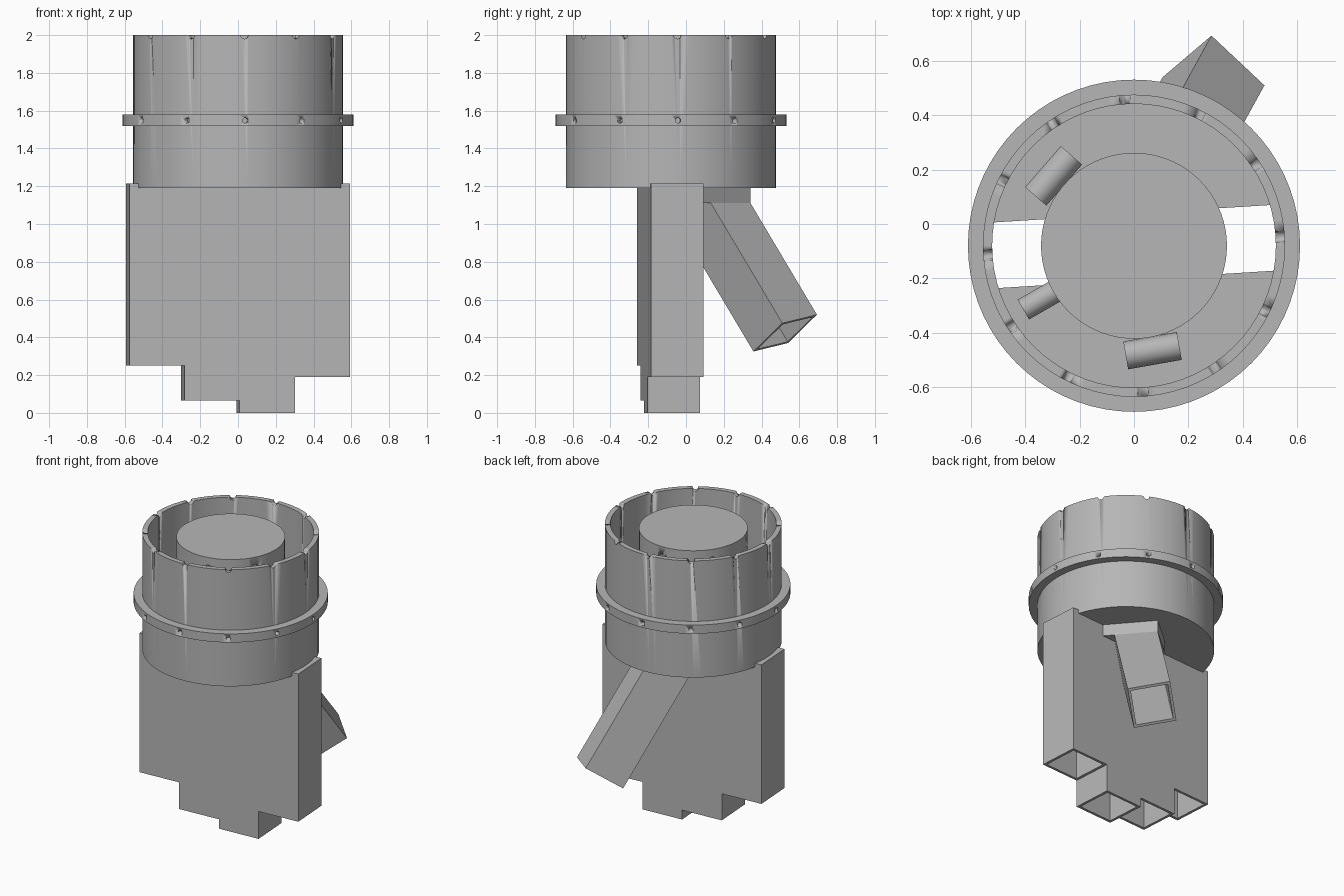
import bpy, bmesh, math
from mathutils import Vector, Matrix

cube = bpy.data.objects.get("Cube")
if cube:
    bpy.data.objects.remove(cube, do_unlink=True)

grey = bpy.data.materials.new("plain grey")
grey.use_nodes = True
grey.diffuse_color = (0.47, 0.47, 0.47, 1)
grey.node_tree.nodes["Principled BSDF"].inputs["Base Color"].default_value = (0.47, 0.47, 0.47, 1)

AXIS = Vector((0, -0.08, 0))      # drum centre line
TURN = math.radians(3.6)          # twist of the duct row
OFFSETS = [TURN + math.radians(30 * i) for i in range(12)]


def finish(name, bm, smooth=False):
    bmesh.ops.recalc_face_normals(bm, faces=bm.faces)
    mesh = bpy.data.meshes.new(name)
    bm.to_mesh(mesh)
    bm.free()
    obj = bpy.data.objects.new(name, mesh)
    bpy.context.collection.objects.link(obj)
    mesh.materials.append(grey)
    if smooth:
        select(obj)
        bpy.ops.object.shade_smooth_by_angle(angle=math.radians(30))
    return obj


def select(obj):
    bpy.ops.object.select_all(action='DESELECT')
    obj.select_set(True)
    bpy.context.view_layer.objects.active = obj


def cut(obj, cutter):
    mod = obj.modifiers.new("cut", 'BOOLEAN')
    mod.operation, mod.solver, mod.object = 'DIFFERENCE', 'EXACT', cutter
    select(obj)
    bpy.ops.object.modifier_apply(modifier="cut")
    bpy.data.objects.remove(cutter, do_unlink=True)


def ring(name, inner, outer, z0, z1, segments=72):
    """Hollow cylinder around the drum axis."""
    bm = bmesh.new()
    profile = [(inner, z0), (outer, z0), (outer, z1), (inner, z1)]
    loops = []
    for i in range(segments):
        a = 2 * math.pi * i / segments
        loops.append([bm.verts.new(AXIS + Vector((r * math.cos(a), r * math.sin(a), z))) for r, z in profile])
    for i in range(segments):
        a, b = loops[i], loops[(i + 1) % segments]
        for j in range(4):
            k = (j + 1) % 4
            bm.faces.new((a[j], b[j], b[k], a[k]))
    return finish(name, bm, True)


def disc(name, radius, z0, z1):
    bm = bmesh.new()
    bmesh.ops.create_cone(bm, cap_ends=True, segments=72, radius1=radius, radius2=radius, depth=z1 - z0,
                          matrix=Matrix.Translation(AXIS + Vector((0, 0, (z0 + z1) / 2))))
    return finish(name, bm, True)


def pins(name, radius, r0, r1, z, angles, tangential=False):
    """Horizontal cylinders arranged around the drum axis."""
    bm = bmesh.new()
    for a in angles:
        mid = AXIS + Vector((math.cos(a), math.sin(a), 0)) * (r0 + r1) / 2
        spin = a + (math.pi / 2 if tangential else 0)
        length = 0.2 if tangential else r1 - r0
        bmesh.ops.create_cone(bm, cap_ends=True, segments=16, radius1=radius, radius2=radius, depth=length,
                              matrix=Matrix.Translation(mid + Vector((0, 0, z)))
                              @ Matrix.Rotation(spin, 4, 'Z') @ Matrix.Rotation(math.pi / 2, 4, 'Y'))
    return finish(name, bm, True)


ROW = Matrix.Translation((0, -0.083, 0)) @ Matrix.Rotation(TURN, 4, 'Z')


def box(name, x0, x1, depth, z0, z1):
    bm = bmesh.new()
    bmesh.ops.create_cube(bm, size=1)
    bmesh.ops.scale(bm, verts=bm.verts, vec=(x1 - x0, depth, z1 - z0))
    bmesh.ops.translate(bm, verts=bm.verts, vec=((x0 + x1) / 2, 0, (z0 + z1) / 2))
    bm.transform(ROW)
    return finish(name, bm)


def prism(name, low, high, hole=0.0, clip=False):
    """Four-sided prism, open along its length when hole is above zero."""
    bm = bmesh.new()

    def loop(points, scale):
        mid = sum(points, Vector()) / 4
        return [bm.verts.new(mid + (p - mid) * scale) for p in points]

    a, b = loop(low, 1), loop(high, 1)
    sides = [(a, b)]
    if hole:
        c, d = loop(low, hole), loop(high, hole)
        sides += [(c, d), (a, c), (b, d)]
    else:
        bm.faces.new(a)
        bm.faces.new(b)
    for s, t in sides:
        for i in range(4):
            j = (i + 1) % 4
            bm.faces.new((s[i], s[j], t[j], t[i]))
    if clip:  # trim against the back of the duct row
        bmesh.ops.bisect_plane(bm, geom=bm.verts[:] + bm.edges[:] + bm.faces[:], clear_inner=True,
                               plane_co=ROW @ Vector((0, 0.135, 0)), plane_no=ROW.to_3x3() @ Vector((0, 1, 0)))
    return finish(name, bm)


# Drum wall with notched rim
drum = ring("drum_wall", 0.522, 0.556, 1.19, 2.0)
cut(drum, pins("rim_notch_cutter", 0.02, 0.48, 0.6, 2.0, OFFSETS))

# Bolted flange
flange = ring("drum_flange", 0.55, 0.611, 1.52, 1.58)
cut(flange, pins("bolt_hole_cutter", 0.014, 0.57, 0.65, 1.548, OFFSETS))

# Drum floor, open above the ducts
floor = disc("drum_floor", 0.54, 1.19, 1.215)
cut(floor, box("floor_slot_cutter", -0.6, 0.6, 0.242, 1.1, 1.3))

# Central core with side holes
core = disc("drum_core", 0.342, 1.19, 1.97)
cut(core, pins("core_hole_cutter", 0.028, 0.28, 0.4, 1.89, [math.radians(a) for a in (30, 90, 145, 207, 281, 331)]))

# Rounded deflectors on the floor
pins("wide_deflectors", 0.052, 0.34, 0.444, 1.25, [math.radians(a) for a in (139, 280)], True)
pins("narrow_deflector", 0.042, 0.32, 0.47, 1.25, [math.radians(210)])

# Row of four square ducts with stepped ends
WIDTH = 0.2925
for i, bottom in enumerate((0.25, 0.065, 0.0, 0.19)):
    x0, x1 = (i - 2) * WIDTH, (i - 1) * WIDTH
    corners = [(x0, -0.139), (x1, -0.139), (x1, 0.139), (x0, 0.139)]
    prism("duct_%d" % (i + 1), [ROW @ Vector((x, y, bottom)) for x, y in corners],
          [ROW @ Vector((x, y, 1.215)) for x, y in corners], 0.875)
for side, x in (("right", -0.56), ("left", 0.56)):
    box(side + "_duct_cap", x - 0.025, x + 0.025, 0.278, 1.195, 1.215)

# Slanted square chute at the back
p1, p2, p4 = Vector((0.285, 0.693, 0.52)), Vector((0.48, 0.51, 0.475)), Vector((0.105, 0.54, 0.37))
end = [p1, p2, p2 + p4 - p1, p4]
along = (p2 - p1).cross(p4 - p1).normalized()
top = [p + along * ((1.11 - p.z) / along.z) for p in end]
prism("slanted_chute", end, top, 0.87, clip=True)

# Collar joining the chute to the drum
edge = (top[1] - top[0]).normalized()
inward = Vector((edge.y, -edge.x, 0))
base = [top[0], top[0] + edge * 0.36, top[0] + edge * 0.36 + inward * 0.27, top[0] + inward * 0.27]
prism("chute_collar", base, [p + Vector((0, 0, 0.085)) for p in base], clip=True)
